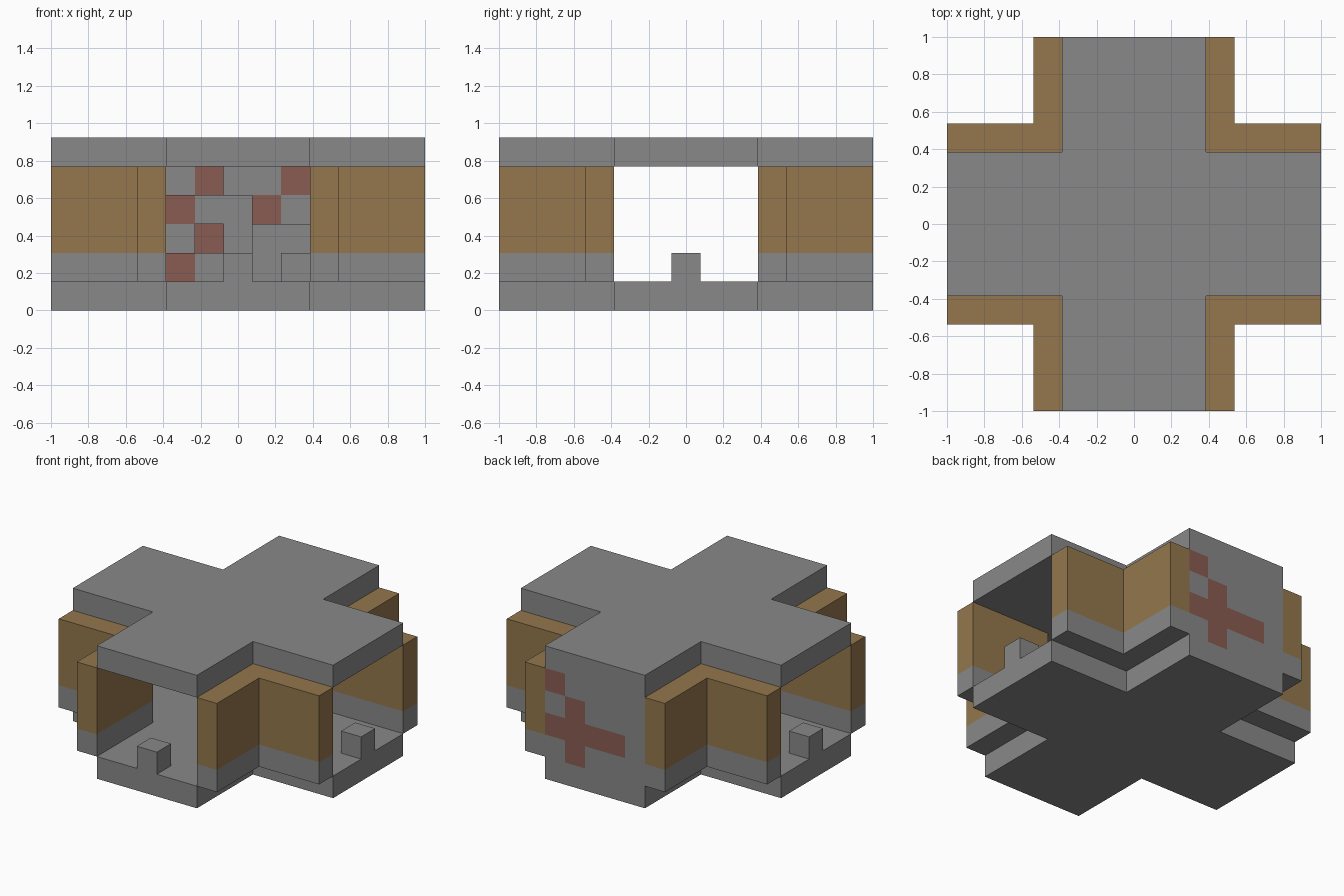
import bpy
import bmesh
from mathutils import Vector

if "Cube" in bpy.data.objects:
    bpy.data.objects.remove(bpy.data.objects["Cube"])

U = 2 / 13          # one block
IN, OUT, END = 2.5, 3.5, 6.5   # passage half width, wall outside, arm end


def material(name, rgb):
    m = bpy.data.materials.new(name)
    m.use_nodes = True
    m.diffuse_color = (*rgb, 1)
    m.node_tree.nodes["Principled BSDF"].inputs["Base Color"].default_value = (*rgb, 1)
    return m


STONE = material("stone grey", (0.25, 0.25, 0.25))
EARTH = material("earth brown", (0.297, 0.184, 0.074))
BRICK = material("brick red", (0.254, 0.107, 0.084))


def finish(name, bm, mats):
    bmesh.ops.recalc_face_normals(bm, faces=bm.faces)
    mesh = bpy.data.meshes.new(name)
    bm.to_mesh(mesh)
    bm.free()
    for m in mats:
        mesh.materials.append(m)
    obj = bpy.data.objects.new(name, mesh)
    bpy.context.collection.objects.link(obj)
    return obj


def prism(name, outline, levels, mats):
    """Outline raised through the levels; each band takes the next material."""
    bm = bmesh.new()
    rings = [[bm.verts.new((x * U, y * U, z * U)) for x, y in outline] for z in levels]
    n = len(outline)
    for band, (low, high) in enumerate(zip(rings, rings[1:])):
        for i in range(n):
            j = (i + 1) % n
            bm.faces.new((low[i], low[j], high[j], high[i])).material_index = band
    bm.faces.new(rings[0]).material_index = 0
    bm.faces.new(rings[-1]).material_index = len(mats) - 1
    return finish(name, bm, mats)


# Cross-shaped floor and roof
quarter = [(END, -IN), (END, IN), (IN, IN)]
cross = []
for turn in range(4):
    cross += quarter
    quarter = [(-y, x) for x, y in quarter]
prism("floor", cross, (0, 1), [STONE])
prism("roof", cross, (5, 6), [STONE])

# L-shaped corner walls, grey footing under brown
corner = [(IN, IN), (END, IN), (END, OUT), (OUT, OUT), (OUT, END), (IN, END)]
for side, sx in (("left", 1), ("right", -1)):
    for face, sy in (("back", 1), ("front", -1)):
        prism(f"{face}_{side}_wall", [(x * sx, y * sy) for x, y in corner],
              (1, 2, 5), [STONE, EARTH])

# Small posts at the ends of the open arms
for name, px, py in (("front_post", 0, -6), ("left_post", 6, 0), ("right_post", -6, 0)):
    square = [(px + a, py + b) for a, b in ((-.5, -.5), (.5, -.5), (.5, .5), (-.5, .5))]
    prism(name, square, (1, 2), [STONE])

# Rubble closing the back arm: block depth per column, bottom row first
depths = ["44423", "31322", "33311", "22111"]
outer_red = {(2, 3), (1, 2), (2, 1), (1, 1), (0, 1), (-1, 1), (1, 0)}
inner_red = {(-1, 3), (-2, 2), (-2, 0)}
blocks = {}
for row, line in enumerate(depths):
    for col, depth in enumerate(line):
        x, depth = col - 2, int(depth)
        for k in range(depth):
            red = (k == 0 and (x, row) in outer_red) or \
                  (k == depth - 1 and (x, row) in inner_red)
            blocks[(x, 6 - k, row)] = int(red)

bm = bmesh.new()
for (x, y, row), colour in blocks.items():
    centre = Vector((x, y, row + 1.5))
    for axis in range(3):
        for sign in (-1, 1):
            step = [0, 0, 0]
            step[axis] = sign
            if (x + step[0], y + step[1], row + step[2]) in blocks:
                continue
            a, b = Vector((0, 0, 0)), Vector((0, 0, 0))
            a[(axis + 1) % 3] = b[(axis + 2) % 3] = 0.5
            mid = centre + Vector(step) / 2
            ring = [mid - a - b, mid + a - b, mid + a + b, mid - a + b][::sign]
            bm.faces.new([bm.verts.new(p * U) for p in ring]).material_index = colour
bmesh.ops.remove_doubles(bm, verts=bm.verts, dist=0.001)
finish("rubble_back_wall", bm, [STONE, BRICK])
